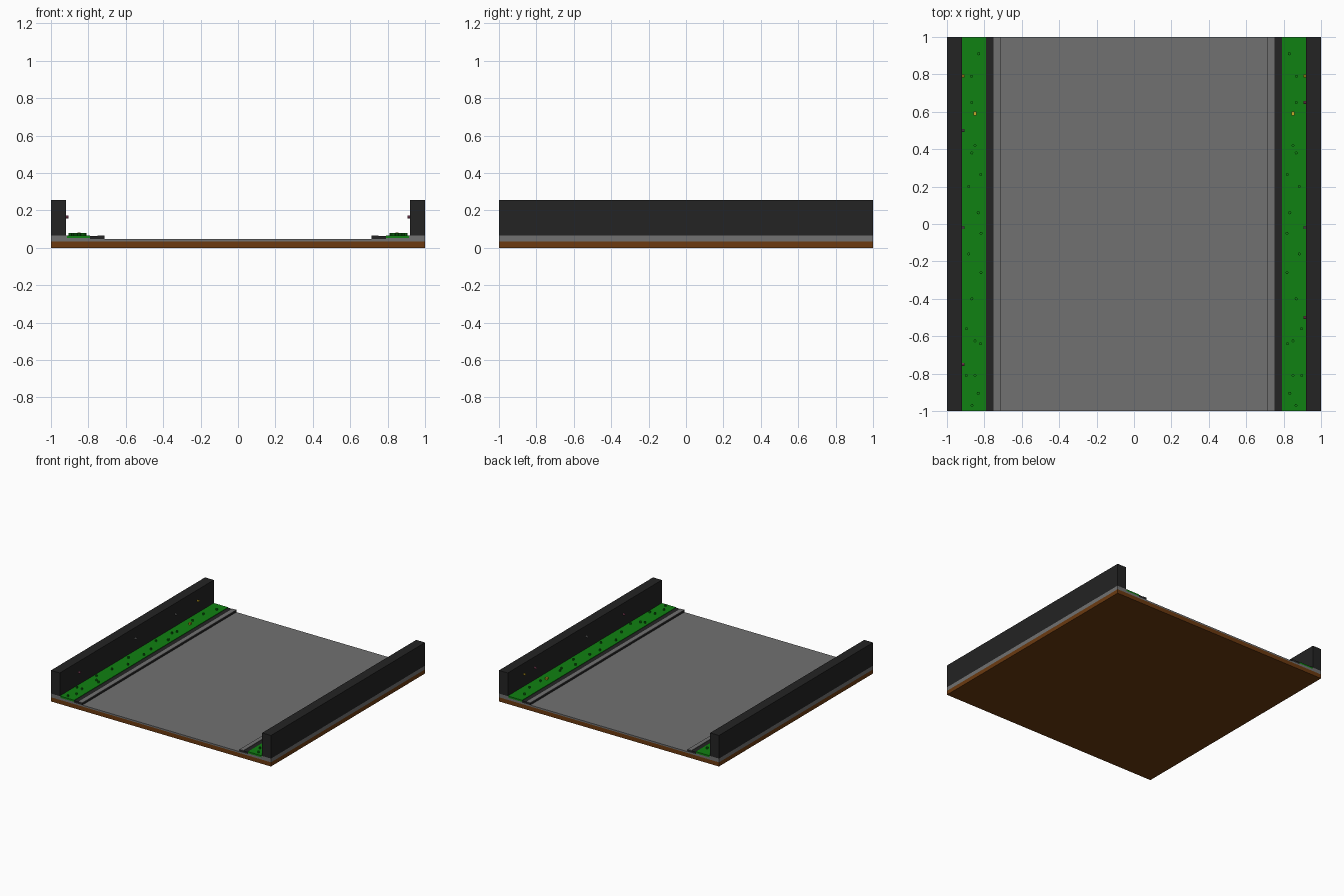
import bpy
import bmesh
import math
from mathutils import Matrix

cube = bpy.data.objects.get("Cube")
if cube:
    bpy.data.objects.remove(cube, do_unlink=True)


def material(name, rgb):
    m = bpy.data.materials.new(name)
    m.use_nodes = True
    color = (*rgb, 1)
    m.diffuse_color = color
    bsdf = m.node_tree.nodes["Principled BSDF"]
    bsdf.inputs["Base Color"].default_value = color
    bsdf.inputs["Roughness"].default_value = 0.8
    return m


BROWN = material("earth brown", (0.15, 0.042, 0.005))
GREY = material("paving grey", (0.165, 0.165, 0.165))
BLACK = material("wall black", (0.017, 0.017, 0.017))
GREEN = material("grass green", (0.005, 0.22, 0.006))
YELLOW = material("flower yellow", (0.6, 0.4, 0.02))
PINK = material("flower pink", (0.35, 0.08, 0.16))


def finish(name, bm, mat):
    mesh = bpy.data.meshes.new(name)
    bm.to_mesh(mesh)
    bm.free()
    mesh.materials.append(mat)
    obj = bpy.data.objects.new(name, mesh)
    bpy.context.collection.objects.link(obj)
    return obj


def add_box(bm, x, y, z):
    """Box from (low, high) pairs on each axis."""
    center = [(a + b) / 2 for a, b in (x, y, z)]
    size = [abs(b - a) for a, b in (x, y, z)]
    bmesh.ops.create_cube(bm, size=1, matrix=Matrix.Translation(center) @ Matrix.Diagonal((*size, 1)))


def box(name, x, y, z, mat):
    bm = bmesh.new()
    add_box(bm, x, y, z)
    return finish(name, bm, mat)


LENGTH = (-1, 1)

# Ground layers
box("earth_base", (-1, 1), LENGTH, (0, 0.034), BROWN)
box("road_slab", (-0.8, 0.8), LENGTH, (0.034, 0.046), GREY)

# Plant positions, measured outward from the road centre
TUFTS = [(0.83, 0.91), (0.868, 0.79), (0.868, 0.65), (0.85, 0.42), (0.867, 0.38),
         (0.82, 0.265), (0.884, 0.2), (0.833, 0.06), (0.818, -0.05), (0.884, -0.16),
         (0.818, -0.26), (0.867, -0.4), (0.895, -0.56), (0.85, -0.625), (0.82, -0.64),
         (0.897, -0.81), (0.85, -0.81), (0.833, -0.905), (0.866, -0.97)]
WALL_BUDS = {-1: [(0.79, YELLOW), (0.5, GREY), (-0.02, GREY), (-0.75, PINK)],
             1: [(0.79, YELLOW), (0.65, PINK), (-0.02, GREY), (-0.5, PINK)]}

for s, side in ((-1, "right"), (1, "left")):
    # Verge, kerb and wall
    box(f"{side}_wall_footing", (s * 0.915, s), LENGTH, (0.034, 0.065), GREY)
    box(f"{side}_verge_bed", (s * 0.79, s * 0.915), LENGTH, (0.034, 0.052), GREY)
    box(f"{side}_grass_strip", (s * 0.79, s * 0.92), LENGTH, (0.052, 0.066), GREEN)
    box(f"{side}_gutter", (s * 0.715, s * 0.79), LENGTH, (0.046, 0.062), BLACK)
    box(f"{side}_kerb_top", (s * 0.715, s * 0.75), LENGTH, (0.062, 0.065), GREY)
    box(f"{side}_wall", (s * 0.92, s), LENGTH, (0.065, 0.255), BLACK)

    # Grass tufts
    bm = bmesh.new()
    for x, y in TUFTS:
        bmesh.ops.create_cone(bm, cap_ends=True, segments=8, radius1=0.008, radius2=0.008,
                              depth=0.018, matrix=Matrix.Translation((s * x, y, 0.071)))
    finish(f"{side}_grass_tufts", bm, GREEN)

    # Flower in the verge
    box(f"{side}_verge_flower", (s * 0.842, s * 0.858), (0.58, 0.602), (0.06, 0.081), YELLOW)

    # Small buds on the wall face
    for i, (y, mat) in enumerate(WALL_BUDS[s]):
        bm = bmesh.new()
        place = Matrix.Translation((s * 0.914, y, 0.165)) @ Matrix.Rotation(math.pi / 2, 4, "Y")
        bmesh.ops.create_cone(bm, cap_ends=True, segments=8, radius1=0.008, radius2=0.008,
                              depth=0.016, matrix=place)
        finish(f"{side}_wall_bud_{i + 1}", bm, mat)
